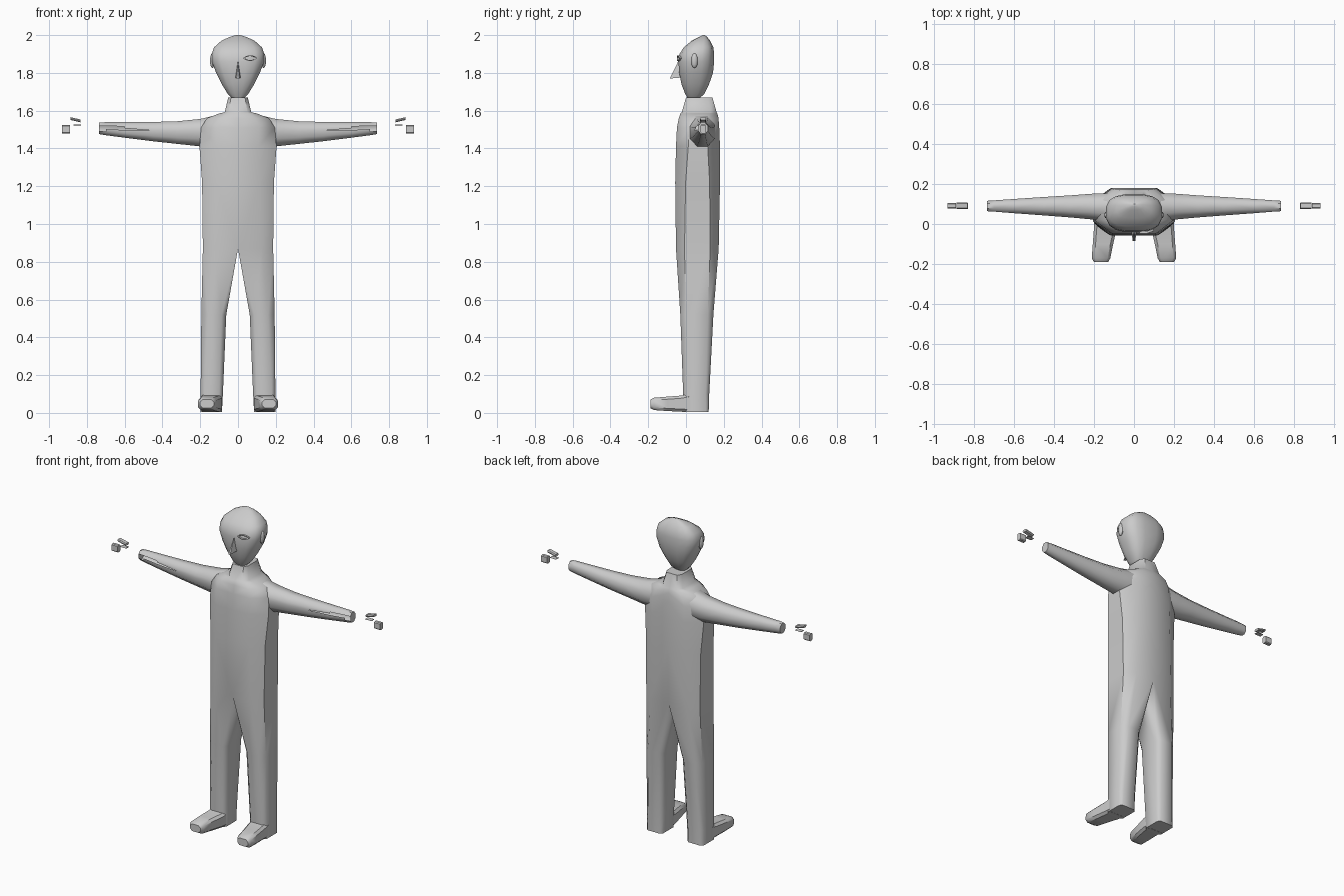
import bpy, bmesh, math

if "Cube" in bpy.data.objects:
    bpy.data.objects.remove(bpy.data.objects["Cube"])

grey = bpy.data.materials.new("plain grey")
grey.diffuse_color = (0.6, 0.6, 0.6, 1)
grey.use_nodes = True
grey.node_tree.nodes["Principled BSDF"].inputs["Base Color"].default_value = grey.diffuse_color


def finish(name, bm, mirror=False, angle=40):
    """Turn a bmesh into a named, smooth-shaded object."""
    bmesh.ops.remove_doubles(bm, verts=bm.verts, dist=0.0005)
    bmesh.ops.recalc_face_normals(bm, faces=bm.faces)
    me = bpy.data.meshes.new(name)
    bm.to_mesh(me)
    bm.free()
    me.materials.append(grey)
    ob = bpy.data.objects.new(name, me)
    bpy.context.collection.objects.link(ob)
    if mirror:
        mod = ob.modifiers.new("mirror", 'MIRROR')
        mod.merge_threshold = 0.001
    bpy.ops.object.select_all(action='DESELECT')
    ob.select_set(True)
    bpy.context.view_layer.objects.active = ob
    bpy.ops.object.shade_smooth_by_angle(angle=math.radians(angle))
    return ob


def loft(rings, caps=(True, True)):
    """Skin a list of equal-length point rings."""
    bm = bmesh.new()
    rows = [[bm.verts.new(p) for p in r] for r in rings]
    n = len(rows[0])
    for a, b in zip(rows, rows[1:]):
        for i in range(n):
            j = (i + 1) % n
            bm.faces.new((a[i], a[j], b[j], b[i]))
    for flag, row in zip(caps, (rows[0], rows[-1])):
        if flag:
            bm.faces.new(row)
    return bm


def oct_ring(a0, a1, b0, b1, ca, cb, ci=None):
    """Chamfered rectangle; ci is the chamfer on the a0 side."""
    ci = (ca, cb) if ci is None else ci
    return [(a0, b0 + ci[1]), (a0 + ci[0], b0), (a1 - ca, b0), (a1, b0 + cb),
            (a1, b1 - cb), (a1 - ca, b1), (a0 + ci[0], b1), (a0, b1 - ci[1])]


# Body: half of the torso with one leg, mirrored
# z, inner x, outer x, front y, back y, chamfer x, chamfer y, inner chamfer
sections = [
    (0.005, 0.085, 0.198, -0.010, 0.120, 0.015, 0.015, 0.015),
    (0.10, 0.080, 0.198, -0.015, 0.123, 0.020, 0.020, 0.020),
    (0.52, 0.062, 0.194, -0.030, 0.145, 0.035, 0.030, 0.025),
    (0.87, 0.000, 0.186, -0.053, 0.173, 0.060, 0.045, 0),
    (1.22, 0.000, 0.190, -0.057, 0.180, 0.075, 0.055, 0),
    (1.41, 0.000, 0.204, -0.053, 0.180, 0.095, 0.065, 0),
    (1.51, 0.000, 0.195, -0.048, 0.176, 0.085, 0.065, 0),
    (1.56, 0.000, 0.165, -0.038, 0.172, 0.075, 0.060, 0),
    (1.585, 0.000, 0.100, -0.030, 0.166, 0.045, 0.040, 0),
    (1.592, 0.000, 0.070, -0.022, 0.162, 0.020, 0.030, 0),
    (1.67, 0.000, 0.052, 0.000, 0.140, 0.015, 0.025, 0),
]
rings = [[(x, y, s[0]) for x, y in oct_ring(*s[1:7], ci=(s[7], s[7]))]
         for s in sections]
body = loft(rings)
inside = [f for f in body.faces if all(abs(v.co.x) < 1e-4 for v in f.verts)]
bmesh.ops.delete(body, geom=inside, context='FACES')
finish("body", body, True, 50)

# Feet: splayed outward, low toes
feet = [  # y, x inner, x outer, z low, z high
    (0.02, 0.085, 0.199, 0.004, 0.100),
    (-0.02, 0.086, 0.200, 0.006, 0.092),
    (-0.10, 0.104, 0.206, 0.010, 0.086),
    (-0.17, 0.118, 0.211, 0.015, 0.080),
    (-0.189, 0.128, 0.201, 0.025, 0.070),
]
finish("foot", loft([[(x, y, z) for x, z in oct_ring(x0, x1, z0, z1, 0.014, 0.014)]
                     for y, x0, x1, z0, z1 in feet]), True)

# Arms: tapering sleeves with an open slit along the front
arms = [  # x, front y, back y, z low, z high
    (0.10, 0.005, 0.155, 1.41, 1.580),
    (0.20, 0.022, 0.152, 1.411, 1.556),
    (0.32, 0.033, 0.143, 1.424, 1.544),
    (0.45, 0.043, 0.135, 1.438, 1.540),
    (0.60, 0.054, 0.125, 1.457, 1.539),
    (0.70, 0.062, 0.118, 1.470, 1.539),
    (0.735, 0.064, 0.116, 1.476, 1.537),
]
rings = []
for x, y0, y1, z0, z1 in arms:
    w, h = (y1 - y0) * 0.28, (z1 - z0) * 0.28
    ring = oct_ring(y0, y1, z0, z1, w, h)
    gap = 0.005 if 0.5 < x < 0.72 else 0.0004
    mid = z0 + (z1 - z0) * 0.55
    ring += [(y0, mid + gap), (y0, mid - gap)]
    rings.append([(x, y, z) for y, z in ring])
sleeve = loft(rings, (False, True))
slit = [f for f in sleeve.faces if len(f.verts) == 4
        and f.calc_area() < 0.0012
        and max(v.co.z for v in f.verts) - min(v.co.z for v in f.verts) < 0.02
        and all(v.co.y < 0.065 for v in f.verts)
        and 0.45 < f.calc_center_median().x < 0.72]
bmesh.ops.delete(sleeve, geom=slit, context='FACES')
finish("arm", sleeve, True, 50)

# Head: stacked rounded sections, faceted hair on top
heads = [  # z, half width, front y, back y
    (1.664, 0.030, 0.010, 0.070),
    (1.690, 0.055, -0.005, 0.098),
    (1.740, 0.086, -0.024, 0.122),
    (1.800, 0.116, -0.036, 0.143),
    (1.860, 0.138, -0.040, 0.149),
    (1.900, 0.139, -0.034, 0.149),
    (1.935, 0.127, -0.012, 0.145),
    (1.970, 0.088, 0.030, 0.128),
    (1.990, 0.045, 0.070, 0.112),
    (2.000, 0.012, 0.088, 0.100),
]
rings = []
for z, w, y0, y1 in heads:
    ring = []
    for k in range(16):
        a = math.tau * (k + 0.5) / 16
        c, s = math.cos(a), math.sin(a)
        ring.append((w * math.copysign(abs(c) ** 0.72, c) / 0.986,
                     (y0 + y1) / 2 + (y1 - y0) / 2 * math.copysign(abs(s) ** 0.72, s) / 0.986, z))
    rings.append(ring)
finish("head", loft(rings), angle=32)

# Ears: small flattened lobes
ear = bmesh.new()
bmesh.ops.create_uvsphere(ear, u_segments=10, v_segments=6, radius=1)
for v in ear.verts:
    v.co = (0.136 + v.co.x * 0.013, 0.045 + v.co.y * 0.018, 1.865 + v.co.z * 0.04)
finish("ear", ear, True)

# Nose: narrow wedge
nose = bmesh.new()
pts = [(0, -0.036, 1.872), (-0.014, -0.030, 1.775), (0.014, -0.030, 1.775),
       (-0.006, -0.086, 1.770), (0.006, -0.086, 1.770)]
bmesh.ops.convex_hull(nose, input=[nose.verts.new(p) for p in pts])
finish("nose", nose, angle=30)

# Eye: a single almond-shaped lid rim
rim = []
for k in range(16):
    a = math.tau * k / 16
    c, s = math.cos(a), math.sin(a)
    ring = []
    for r, y in ((1, -0.036), (1, -0.047), (0.72, -0.047), (0.72, -0.036)):
        ring.append((0.064 + 0.036 * r * c, y + 0.012 * max(c, 0),
                     1.878 + 0.015 * r * s * (1 - 0.4 * c * c)))
    rim.append(ring)
finish("eye_rim", loft(rim + rim[:1], (False, False)))

# Loose hand pieces beyond each wrist


def block(name, x0, x1, y0, y1, z0, z1, drop=0.0):
    c = 0.005
    ends = []
    for x, dz in ((x0, 0), (x1, drop)):
        ends.append([(x, y, z + dz) for y, z in
                     oct_ring(y0, y1, z0, z1, c, min(c, (z1 - z0) / 3))])
    finish(name, loft(ends), True, 35)


block("finger_block", 0.890, 0.932, 0.078, 0.105, 1.480, 1.524)
block("thumb_piece", 0.833, 0.888, 0.074, 0.107, 1.538, 1.553, 0.013)
block("palm_strip", 0.830, 0.872, 0.076, 0.105, 1.522, 1.526)
